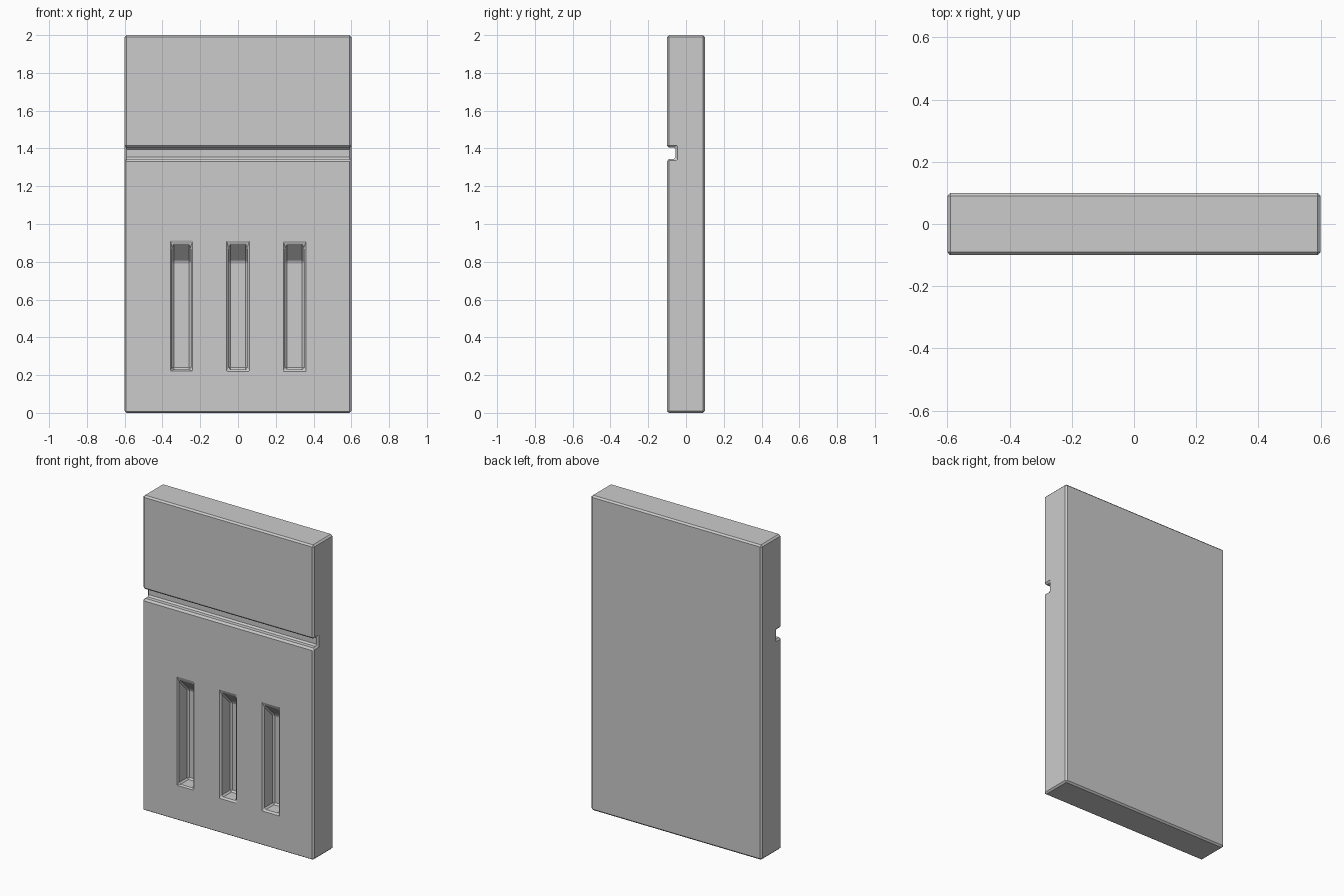
import bpy, bmesh

if "Cube" in bpy.data.objects:
    bpy.data.objects.remove(bpy.data.objects["Cube"])


def prism(name, profile, x0, x1):
    """Extrude a (y, z) profile along x."""
    bm = bmesh.new()
    a = [bm.verts.new((x0, y, z)) for y, z in profile]
    b = [bm.verts.new((x1, y, z)) for y, z in profile]
    bm.faces.new(a)
    bm.faces.new(b[::-1])
    n = len(profile)
    for i in range(n):
        j = (i + 1) % n
        bm.faces.new((a[j], a[i], b[i], b[j]))
    bmesh.ops.recalc_face_normals(bm, faces=bm.faces)
    me = bpy.data.meshes.new(name)
    bm.to_mesh(me)
    bm.free()
    ob = bpy.data.objects.new(name, me)
    bpy.context.collection.objects.link(ob)
    return ob


# Main slab
panel = prism("wall_panel", [(-.1, 0), (.1, 0), (.1, 2), (-.1, 2)], -.6, .6)

# Horizontal groove across the front
cutters = [prism("groove_cutter",
                 [(-.2, 1.345), (-.055, 1.345), (-.055, 1.405), (-.2, 1.405)],
                 -.8, .8)]

# Three vertical slots with sloping tops
for x in (-.3, 0, .3):
    cutters.append(prism("slot_cutter",
                         [(-.2, .23), (0, .23), (0, .8), (-.2, 1.0)],
                         x - .05, x + .05))

for c in cutters:
    c.hide_render = True
    c.hide_viewport = True
    m = panel.modifiers.new("cut", 'BOOLEAN')
    m.operation = 'DIFFERENCE'
    m.solver = 'EXACT'
    m.object = c

# Small flat chamfer on every edge
bev = panel.modifiers.new("chamfer", 'BEVEL')
bev.width = .01
bev.segments = 1
bev.limit_method = 'ANGLE'
bev.angle_limit = .5
bev.use_clamp_overlap = False
